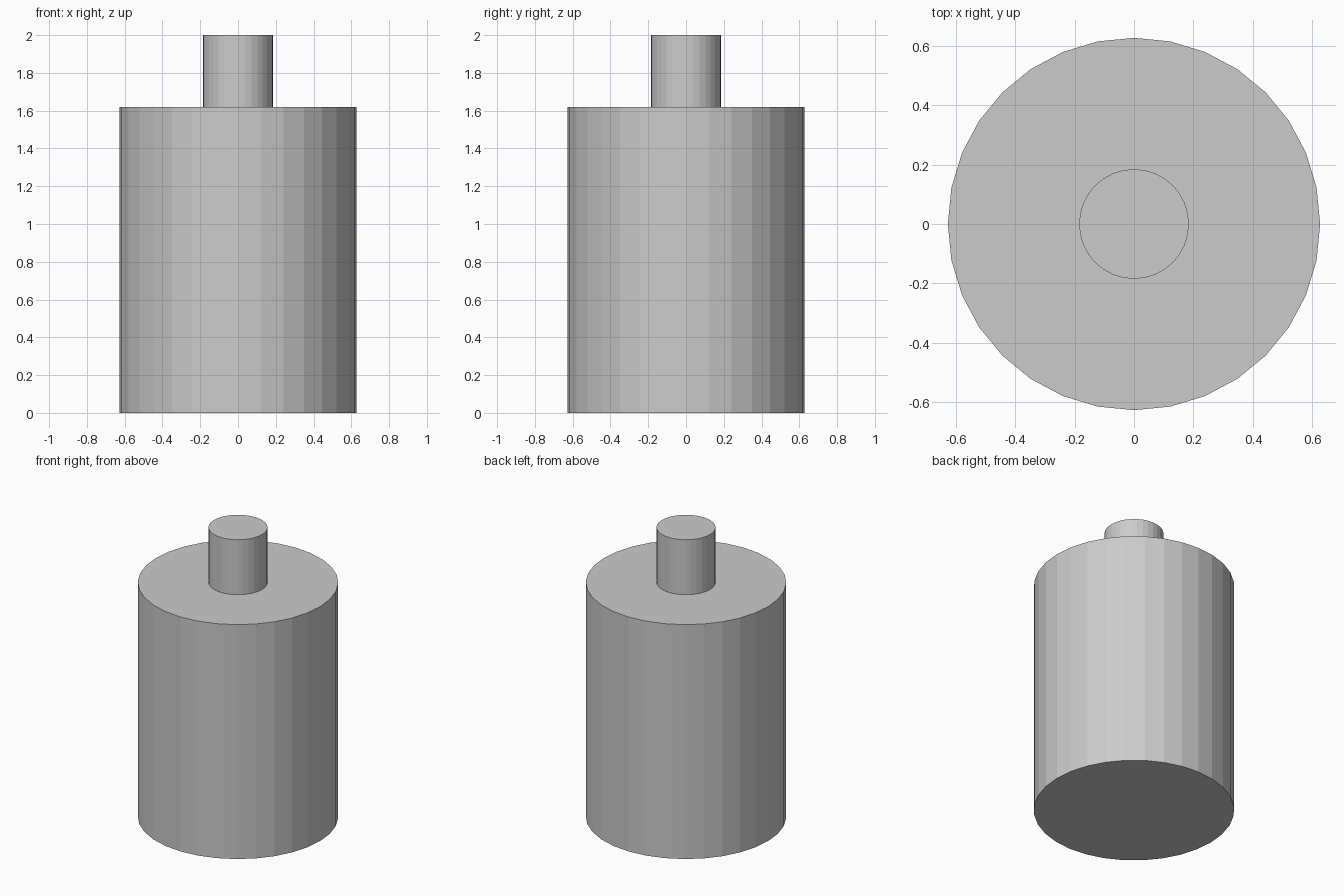
import bpy

if "Cube" in bpy.data.objects:
    bpy.data.objects.remove(bpy.data.objects["Cube"])


def cylinder(name, radius, z0, z1, sides=32):
    """Flat-shaded upright cylinder between two heights."""
    bpy.ops.mesh.primitive_cylinder_add(
        vertices=sides, radius=radius, depth=z1 - z0,
        location=(0, 0, (z0 + z1) / 2))
    bpy.context.object.name = name


# Wide main body
cylinder("body", 0.628, 0.0, 1.62)

# Narrow stub on top
cylinder("neck", 0.185, 1.62, 2.0)
